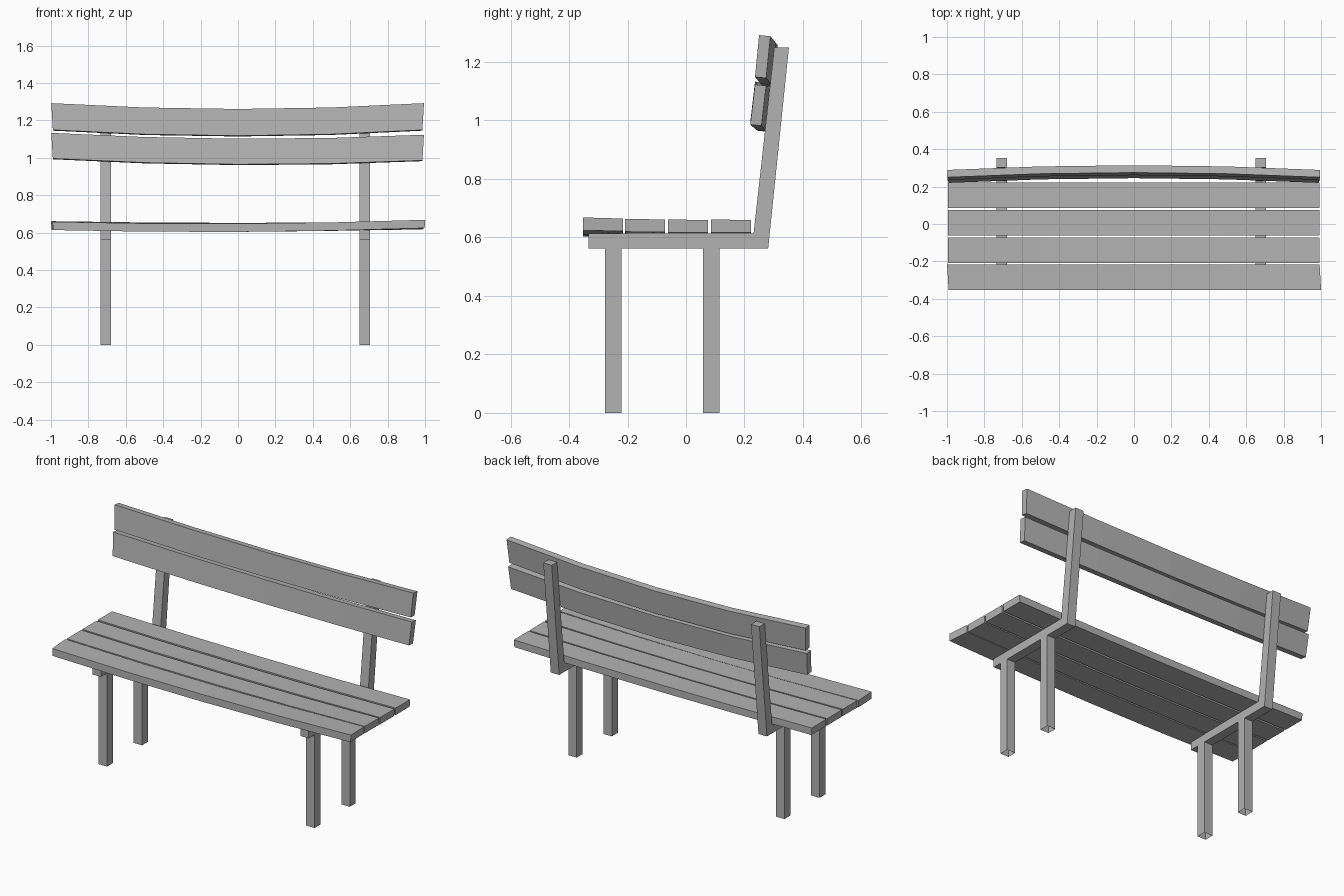
import bpy, bmesh

if "Cube" in bpy.data.objects:
    bpy.data.objects.remove(bpy.data.objects["Cube"])

POST_X = (-0.708, 0.677)   # centres of the two frames
W = 0.056                  # timber width

# Mid grey for every part
grey = bpy.data.materials.new("grey_timber")
grey.diffuse_color = (0.45, 0.45, 0.45, 1)
grey.use_nodes = True
grey.node_tree.nodes["Principled BSDF"].inputs["Base Color"].default_value = grey.diffuse_color


def loft(name, sections, cap_start=True):
    """Skin a list of equal-length closed sections and cap the ends."""
    bm = bmesh.new()
    rings = [[bm.verts.new(p) for p in s] for s in sections]
    n = len(rings[0])
    for a, b in zip(rings, rings[1:]):
        for i in range(n):
            j = (i + 1) % n
            bm.faces.new((a[i], a[j], b[j], b[i]))
    if cap_start:
        bm.faces.new(rings[0])
    bm.faces.new(rings[-1])
    bmesh.ops.recalc_face_normals(bm, faces=bm.faces)
    mesh = bpy.data.meshes.new(name)
    bm.to_mesh(mesh)
    bm.free()
    mesh.materials.append(grey)
    ob = bpy.data.objects.new(name, mesh)
    bpy.context.collection.objects.link(ob)


def board(name, section, bow_y, bow_z, x0=-0.991, x1=0.99,
          tilt=0.0, twist=0.0, skew=0.0):
    """Bent board: (y, z) section at mid-length, bowed towards both ends."""
    sections = []
    y_mid = sum(p[0] for p in section) / len(section)
    z_mid = sum(p[1] for p in section) / len(section)
    for i in range(5):
        t = i / 2 - 1
        x = x0 + (x1 - x0) * i / 4
        sections.append([
            (x + 0.06 * t * (z - z_mid) + skew * (y_mid - y) * abs(t),
             y + bow_y * t * t,
             z + bow_z * t * t + tilt * t + twist * t * (y_mid - y))
            for y, z in section])
    loft(name, sections)


# L-shaped side frames: seat bearer and raked back post in one profile
profile = [(-0.334, 0.562), (0.281, 0.562), (0.352, 1.25),
           (0.302, 1.25), (0.231, 0.613), (-0.334, 0.613)]
for side, cx in zip(("left", "right"), POST_X):
    a, b = cx - W / 2, cx + W / 2
    loft(f"{side}_frame", [[(x, y, z) for y, z in profile] for x in (a, b)])
    # Legs, open at the foot
    for place, cy in (("front", -0.249), ("rear", 0.086)):
        c, d = cy - W / 2, cy + W / 2
        loft(f"{side}_{place}_leg",
             [[(a, c, z), (b, c, z), (b, d, z), (a, d, z)] for z in (0, 0.562)],
             cap_start=False)

# Seat slats, front to back: y start, bottom height, end rise, tilt, twist, skew
slats = [(-0.353, 0.604, 0.015, 0.004, 0.02, 0.06),
         (-0.209, 0.606, 0.012, 0.001, 0.01, 0.0),
         (-0.062, 0.607, 0.010, 0.0, 0.0, 0.0),
         (0.086, 0.608, 0.009, 0.0, 0.0, 0.0)]
for i, (y, z, rise, tilt, twist, skew) in enumerate(slats):
    board(f"seat_slat_{i + 1}",
          [(y, z), (y + 0.137, z), (y + 0.137, z + 0.043), (y, z + 0.044)],
          0.0, rise, x0=-0.994, x1=0.995 if i == 0 else 0.99,
          tilt=tilt, twist=twist, skew=skew)

# Backrest boards, leaning with the posts and bowed backwards in the middle
board("upper_back_board",
      [(0.261, 1.118), (0.299, 1.114), (0.314, 1.257), (0.275, 1.261)],
      -0.025, 0.031, x0=-0.994)
board("lower_back_board",
      [(0.245, 0.965), (0.283, 0.961), (0.299, 1.098), (0.261, 1.102)],
      -0.025, 0.026, x0=-0.994, tilt=-0.005)
